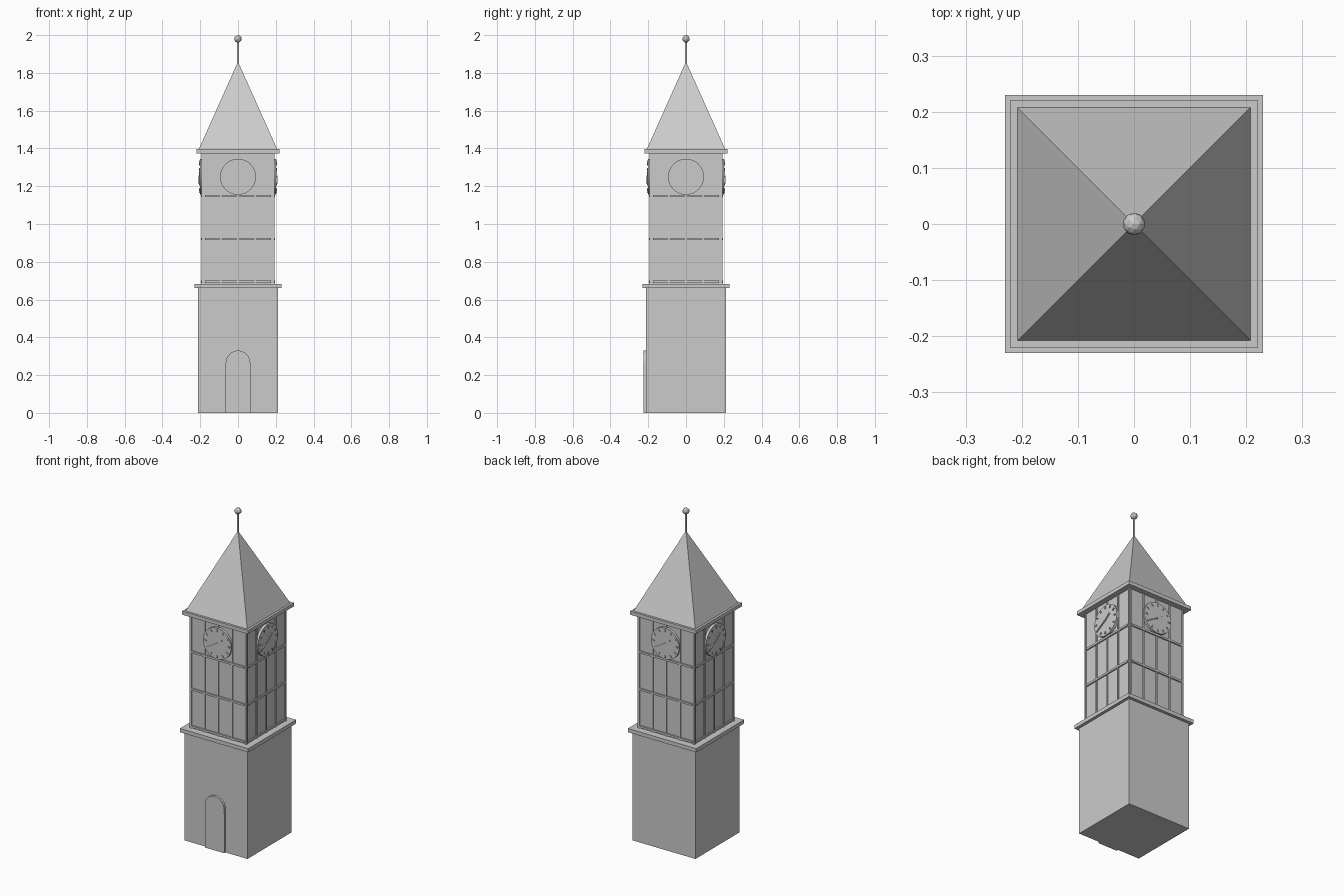
import bpy, math
from mathutils import Matrix

if "Cube" in bpy.data.objects:
    bpy.data.objects.remove(bpy.data.objects["Cube"])

def finish(ob, name, mat=None, smooth=False):
    ob.name = name
    if mat is not None:
        ob.data.transform(mat)
    if smooth:
        bpy.ops.object.shade_smooth_by_angle()
    return ob

def box(name, x0, x1, y0, y1, z0, z1, rot=None):
    bpy.ops.mesh.primitive_cube_add(size=1)
    m = Matrix.Translation(((x0+x1)/2, (y0+y1)/2, (z0+z1)/2)) @ Matrix.Diagonal((x1-x0, y1-y0, z1-z0, 1))
    return finish(bpy.context.object, name, (rot or Matrix()) @ m)

def slab(name, h, z0, z1):
    return box(name, -h, h, -h, h, z0, z1)

def disc(name, r, y0, y1, z, rot=None, n=32):
    # cylinder whose axis runs front to back
    bpy.ops.mesh.primitive_cylinder_add(vertices=n, radius=r, depth=y1-y0)
    m = Matrix.Translation((0, (y0+y1)/2, z)) @ Matrix.Rotation(math.pi/2, 4, 'X')
    return finish(bpy.context.object, name, (rot or Matrix()) @ m, True)

def clock_bar(name, angle, r0, r1, w, y0, y1, zc, rot):
    # radial bar on the dial, angle clockwise from twelve
    m = rot @ Matrix.Translation((0, 0, zc)) @ Matrix.Rotation(math.radians(angle), 4, 'Y')
    return box(name, -w/2, w/2, y0, y1, r0, r1, m)

# Base, ledge, shaft, eaves
slab("base", 0.212, 0, 0.662)
slab("ledge", 0.23, 0.66, 0.683)
slab("shaft", 0.187, 0.68, 1.376)
slab("eaves", 0.221, 1.374, 1.396)

# Door with round top
box("door", -0.065, 0.065, -0.224, -0.205, 0, 0.265)
disc("door_arch", 0.065, -0.226, -0.205, 0.265)

# Lattice and clock on each of the four sides
ZC = 1.25
for s in range(4):
    R = Matrix.Rotation(s * math.pi / 2, 4, 'Z')
    for x in (-0.184, -0.092, 0, 0.092, 0.184):
        box("mullion", x-0.0045, x+0.0045, -0.193, -0.18, 0.683, 1.375, R)
    for z in (0.694, 0.921, 1.148):
        box("transom", -0.176, 0.176, -0.195, -0.18, z-0.006, z+0.006, R)
    disc("clock_face", 0.095, -0.202, -0.18, ZC, R)
    for k in range(12):
        clock_bar("hour_mark", k*30, 0.072, 0.086, 0.007, -0.207, -0.198, ZC, R)
    clock_bar("hour_hand", 50, -0.008, 0.045, 0.008, -0.207, -0.198, ZC, R)
    clock_bar("minute_hand", 240, -0.008, 0.07, 0.006, -0.208, -0.198, ZC, R)

# Pyramid roof
bpy.ops.mesh.primitive_cone_add(vertices=4, radius1=0.208*math.sqrt(2), radius2=0, depth=0.465)
finish(bpy.context.object, "roof",
       Matrix.Translation((0, 0, 1.395+0.2325)) @ Matrix.Rotation(math.pi/4, 4, 'Z'))

# Finial
bpy.ops.mesh.primitive_cylinder_add(vertices=12, radius=0.005, depth=0.14)
finish(bpy.context.object, "finial_rod", Matrix.Translation((0, 0, 1.9)))
bpy.ops.mesh.primitive_ico_sphere_add(subdivisions=2, radius=0.02)
finish(bpy.context.object, "finial_ball", Matrix.Translation((0, 0, 1.98)))
